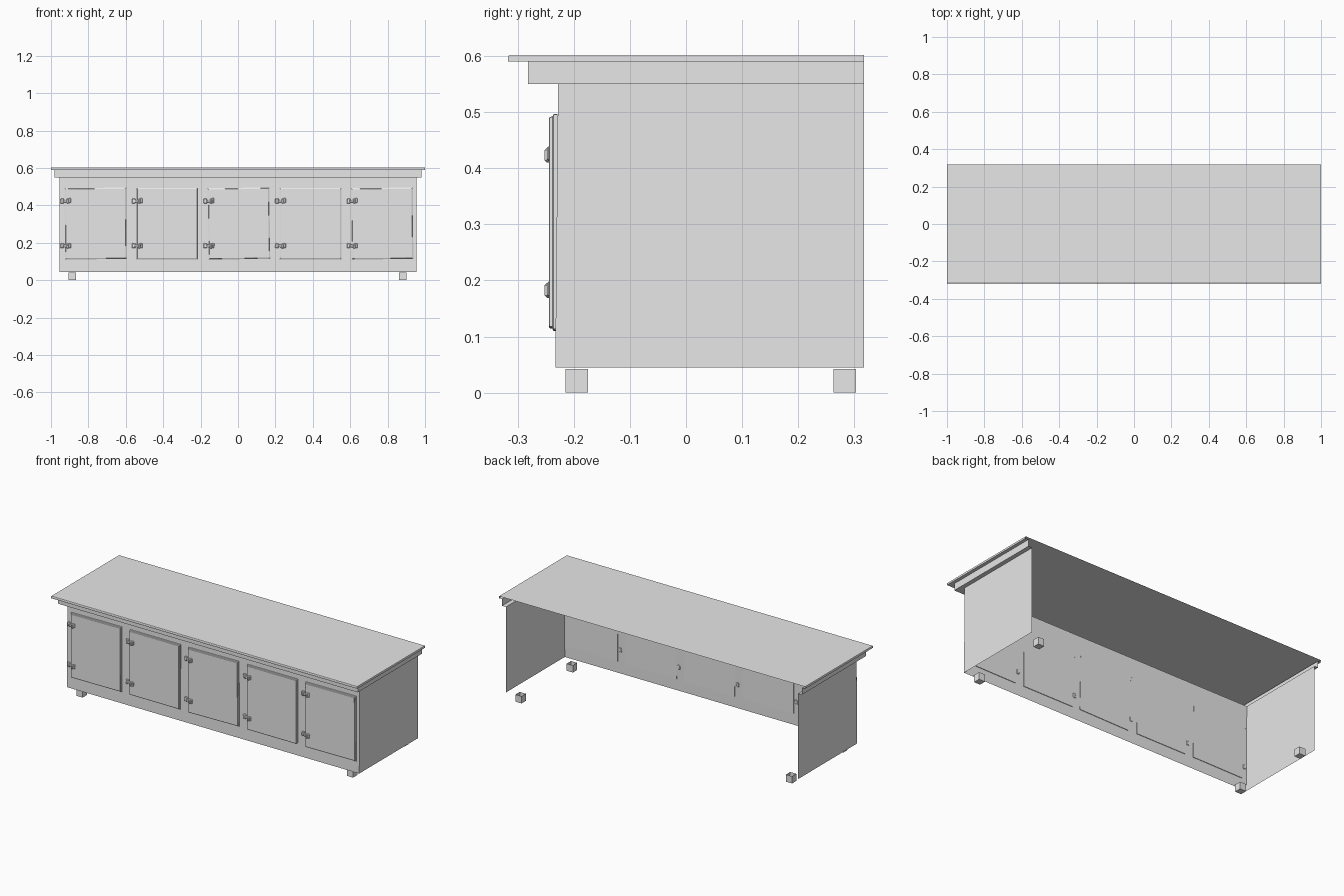
import bpy
import bmesh
import math
from mathutils import Matrix, Vector

cube = bpy.data.objects.get("Cube")
if cube:
    bpy.data.objects.remove(cube, do_unlink=True)

# One plain grey for the whole cabinet
grey = bpy.data.materials.new("plain_grey")
grey.use_nodes = True
color = (0.8, 0.8, 0.8, 1.0)
grey.diffuse_color = color
grey.node_tree.nodes["Principled BSDF"].inputs["Base Color"].default_value = color


def finish(name, bm):
    mesh = bpy.data.meshes.new(name)
    bm.to_mesh(mesh)
    bm.free()
    mesh.materials.append(grey)
    obj = bpy.data.objects.new(name, mesh)
    bpy.context.collection.objects.link(obj)
    return obj


def add_box(bm, lo, hi, bevel=0.0, open_top=False):
    lo, hi = Vector(lo), Vector(hi)
    part = bmesh.new()
    bmesh.ops.create_cube(part, size=1.0)
    bmesh.ops.scale(part, vec=hi - lo, verts=part.verts)
    bmesh.ops.translate(part, vec=(lo + hi) / 2, verts=part.verts)
    if bevel:
        bmesh.ops.bevel(part, geom=part.edges[:], offset=bevel, segments=1, affect='EDGES')
    if open_top:
        part.normal_update()
        top = [f for f in part.faces if f.normal.z > 0.9]
        bmesh.ops.delete(part, geom=top, context='FACES_ONLY')
    temp = bpy.data.meshes.new("temp")
    part.to_mesh(temp)
    part.free()
    bm.from_mesh(temp)
    bpy.data.meshes.remove(temp)


BACK = 0.317


def open_shell(name, profile, cap=False):
    """Three-sided skin, open at the back; profile rows are (half width, front y, z)."""
    bm = bmesh.new()
    rows = []
    for hx, front, z in profile:
        corners = [(-hx, BACK, z), (-hx, front, z), (hx, front, z), (hx, BACK, z)]
        rows.append([bm.verts.new(c) for c in corners])
    for low, high in zip(rows, rows[1:]):
        for i in range(3):
            bm.faces.new((low[i], low[i + 1], high[i + 1], high[i]))
    if cap:
        bm.faces.new(rows[-1])
    return finish(name, bm)


# Carcass walls, stepped moulding and worktop
open_shell("cabinet_walls", [(0.955, -0.233, 0.045), (0.955, -0.228, 0.55)])
open_shell("moulding", [(0.955, -0.228, 0.55), (0.98, -0.282, 0.55), (0.98, -0.282, 0.59)])
open_shell("worktop", [(0.98, -0.282, 0.59), (1.0, -0.317, 0.59),
                       (1.0, -0.317, 0.599), (0.999, -0.315, 0.602)], cap=True)

# Four feet, open on top
for side, x in (("right", -0.885), ("left", 0.882)):
    for end, y in (("front", -0.195), ("back", 0.283)):
        bm = bmesh.new()
        add_box(bm, (x - 0.02, y - 0.02, 0), (x + 0.02, y + 0.02, 0.042), open_top=True)
        finish(f"{end}_{side}_foot", bm)


def make_door(name, x, tilt):
    """Slab with a stepped, chamfered rim, hung slightly askew."""
    bm = bmesh.new()
    rows = []
    for inset, y in ((0, -0.229), (0, -0.236), (0.004, -0.238), (0.005, -0.243), (0.007, -0.244)):
        w, h = 0.165 - inset, 0.191 - inset
        rows.append([bm.verts.new((sx * w, y, sz * h))
                     for sx, sz in ((-1, -1), (1, -1), (1, 1), (-1, 1))])
    for a, b in zip(rows, rows[1:]):
        for i in range(4):
            j = (i + 1) % 4
            bm.faces.new((a[i], a[j], b[j], b[i]))
    bm.faces.new(rows[0][::-1])
    bm.faces.new(rows[-1])
    bmesh.ops.rotate(bm, matrix=Matrix.Rotation(math.radians(tilt), 3, 'Y'), verts=bm.verts)
    bmesh.ops.translate(bm, vec=(x, 0, 0.303), verts=bm.verts)
    finish(name, bm)


def make_hinge(name, x, z, flip):
    """Frame leaf, linking strap, raised knuckle and rounded door leaf."""
    bm = bmesh.new()
    add_box(bm, (-0.029, -0.240, -0.013), (-0.010, -0.229, 0.013), 0.003)
    add_box(bm, (-0.014, -0.246, -0.007), (0.010, -0.232, 0.007), 0.002)
    add_box(bm, (0.004, -0.252, -0.013), (0.018, -0.238, 0.013), 0.004)
    add_box(bm, (0.014, -0.248, -0.010), (0.028, -0.240, 0.016), 0.003)
    if flip:
        bmesh.ops.rotate(bm, matrix=Matrix.Rotation(math.radians(4), 3, 'Y'), verts=bm.verts)
    bmesh.ops.translate(bm, vec=(x, 0, z), verts=bm.verts)
    finish(name, bm)


# Five doors, each with two hinges on the same edge
for n, tilt in enumerate((-0.4, 0.0, -0.8, 0.0, -0.5)):
    x = 0.005 + (n - 2) * 0.383
    make_door(f"door_{n + 1}", x, tilt)
    make_hinge(f"upper_hinge_{n + 1}", x - 0.16, 0.423, False)
    make_hinge(f"lower_hinge_{n + 1}", x - 0.16, 0.183, True)
